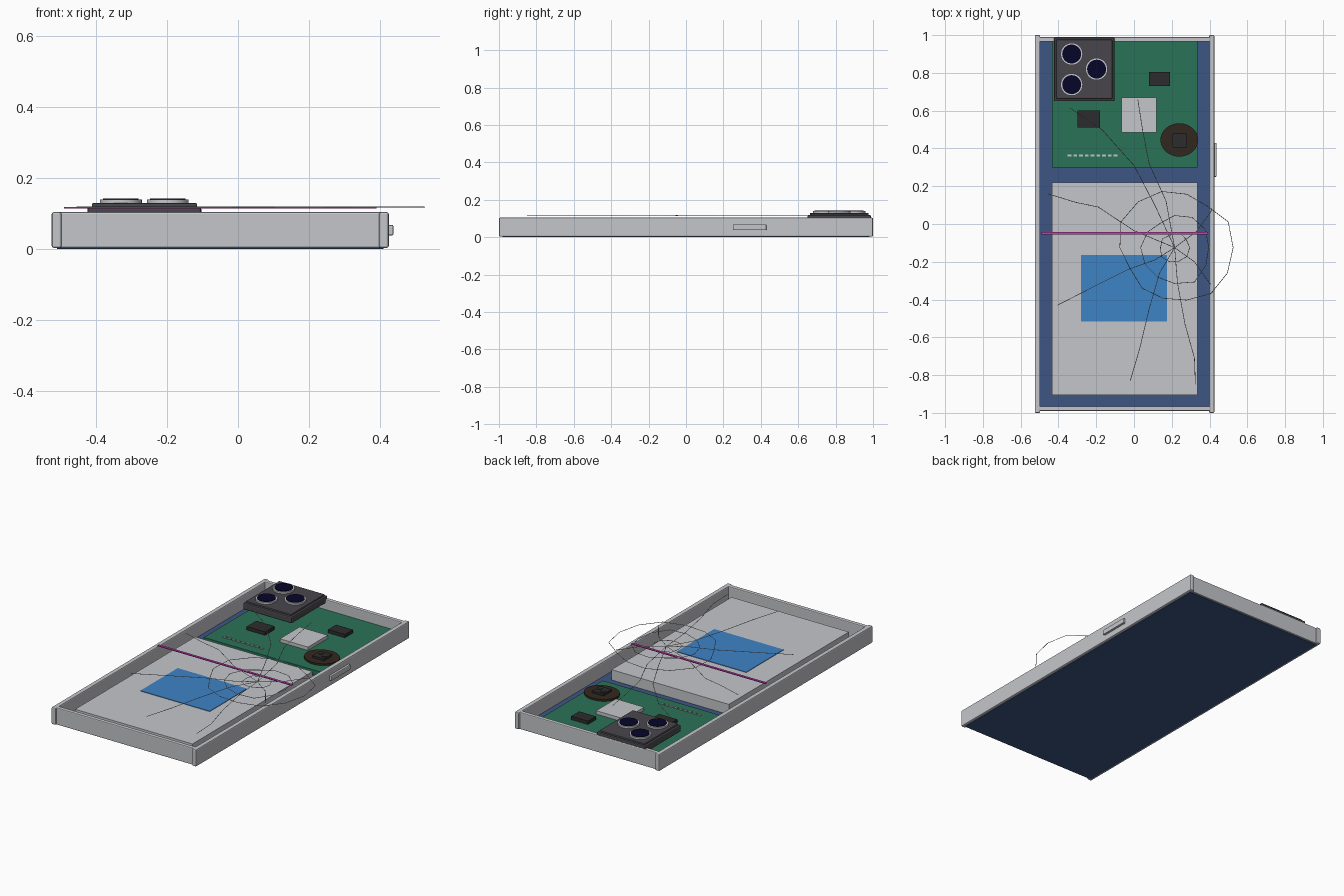
import bpy, bmesh, math

if "Cube" in bpy.data.objects:
    bpy.data.objects.remove(bpy.data.objects["Cube"])


def material(name, r, g, b):
    m = bpy.data.materials.new(name)
    m.diffuse_color = (*[(c / 255) ** 2.2 for c in (r, g, b)], 1)
    m.use_nodes = True
    m.node_tree.nodes["Principled BSDF"].inputs["Base Color"].default_value = m.diffuse_color
    return m


SILVER = material("silver", 196, 197, 201)
NAVY = material("navy", 64, 85, 130)
GREEN = material("board green", 46, 114, 88)
BLUE = material("label blue", 64, 130, 196)
DARK = material("dark grey", 74, 72, 77)
BLACK = material("chip black", 48, 48, 50)
BROWN = material("burnt brown", 54, 44, 36)
LENS = material("lens blue", 14, 14, 46)
MAGENTA = material("magenta", 196, 62, 176)
CRACK = material("crack grey", 165, 165, 168)


def finish(bm, name, mat, bevel=0.0, segments=1):
    me = bpy.data.meshes.new(name)
    bm.to_mesh(me)
    bm.free()
    ob = bpy.data.objects.new(name, me)
    bpy.context.collection.objects.link(ob)
    me.materials.append(mat)
    if bevel:
        mod = ob.modifiers.new("bevel", 'BEVEL')
        mod.width, mod.segments = bevel, segments
    return ob


def box(name, x0, x1, y0, y1, z0, z1, mat, bevel=0.0, segments=1):
    bm = bmesh.new()
    bmesh.ops.create_cube(bm, size=1)
    for v in bm.verts:
        v.co = ((x0 + x1) / 2 + v.co.x * (x1 - x0),
                (y0 + y1) / 2 + v.co.y * (y1 - y0),
                (z0 + z1) / 2 + v.co.z * (z1 - z0))
    return finish(bm, name, mat, bevel, segments)


def disc(name, x, y, z0, z1, rx, ry, mat, sides=32):
    bm = bmesh.new()
    bmesh.ops.create_cone(bm, cap_ends=True, segments=sides, radius1=1, radius2=1, depth=1)
    for v in bm.verts:
        v.co = (x + v.co.x * rx, y + v.co.y * ry, (z0 + z1) / 2 + v.co.z * (z1 - z0))
    ob = finish(bm, name, mat)
    for p in ob.data.polygons:
        p.use_smooth = abs(p.normal.z) < 0.5
    return ob


# Screen panel, which is also the floor of the open case
box("screen_panel", -0.51, 0.41, -0.98, 0.98, 0, 0.018, NAVY)

# Case walls
CX = -0.05
for side, name in ((-1, "left"), (1, "right")):
    a, b = sorted((CX + side * 0.475, CX + side * 0.447))
    box(name + "_rail", a, b, -1, 1, 0.003, 0.104, SILVER, 0.006, 2)
for side, name in ((-1, "front"), (1, "back")):
    a, b = sorted((side * 0.99, side * 0.965))
    box(name + "_rail", -0.505, 0.405, a, b, 0.003, 0.104, SILVER, 0.005, 2)
box("side_button", 0.42, 0.438, 0.25, 0.43, 0.038, 0.068, SILVER, 0.004, 2)

# Battery with its label, and the strip across the top
box("battery", -0.435, 0.335, -0.905, 0.22, 0.018, 0.079, SILVER)
box("battery_label", -0.28, 0.175, -0.515, -0.165, 0.079, 0.082, BLUE)
box("cross_strip", -0.49, 0.39, -0.056, -0.042, 0.114, 0.119, MAGENTA)

# Circuit board and components
box("circuit_board", -0.435, 0.335, 0.30, 0.967, 0.018, 0.045, GREEN)
box("chip_right", 0.08, 0.19, 0.73, 0.805, 0.045, 0.065, BLACK)
box("chip_left", -0.30, -0.18, 0.51, 0.60, 0.045, 0.065, BLACK)
box("chip_shield", -0.065, 0.12, 0.485, 0.67, 0.045, 0.065, SILVER)
for i in range(9):
    x = -0.352 + i * 0.0305
    box("contact_pad", x, x + 0.02, 0.357, 0.369, 0.045, 0.05, SILVER)

# Burnt patch with a damaged chip
disc("burnt_patch", 0.24, 0.445, 0.045, 0.056, 0.10, 0.088, BROWN)
box("burnt_chip", 0.205, 0.28, 0.405, 0.48, 0.056, 0.068, BLACK)
for x, y in ((0.228, 0.455), (0.26, 0.435)):
    disc("chip_blister", x, y, 0.068, 0.071, 0.014, 0.014, BLACK, 12)

# Camera block, rings and lenses
box("camera_block", -0.424, -0.103, 0.65, 0.988, 0.08, 0.119, DARK, 0.007, 2)
box("camera_plate", -0.412, -0.115, 0.662, 0.976, 0.117, 0.129, DARK, 0.004, 2)
for x, y in ((-0.33, 0.90), (-0.33, 0.738), (-0.198, 0.82)):
    disc("lens_ring", x, y, 0.127, 0.139, 0.059, 0.059, SILVER)
    disc("lens", x, y, 0.137, 0.143, 0.05, 0.05, LENS)


# Cracks radiating from an impact point
def crack(name, points, closed=False):
    cu = bpy.data.curves.new(name, 'CURVE')
    cu.dimensions = '3D'
    cu.bevel_depth = 0.0016
    cu.bevel_resolution = 0
    cu.use_fill_caps = True
    sp = cu.splines.new('POLY')
    sp.points.add(len(points) - 1)
    for p, (x, y) in zip(sp.points, points):
        p.co = (x, y, 0.118, 1)
    sp.use_cyclic_u = closed
    cu.materials.append(CRACK)
    ob = bpy.data.objects.new(name, cu)
    bpy.context.collection.objects.link(ob)


HX, HY = 0.215, -0.125
RAYS = [
    [(0.11, 0.10), (0.0, 0.31), (-0.17, 0.50), (-0.34, 0.615)],
    [(0.17, 0.12), (0.08, 0.32), (0.045, 0.50), (0.02, 0.66)],
    [(0.0, -0.035), (-0.19, 0.09), (-0.31, 0.115), (-0.455, 0.16)],
    [(0.11, -0.19), (-0.03, -0.24), (-0.24, -0.345), (-0.405, -0.43)],
    [(0.135, -0.26), (0.08, -0.45), (0.03, -0.66), (-0.02, -0.83)],
    [(0.23, -0.31), (0.27, -0.53), (0.32, -0.71), (0.325, -0.85)],
    [(0.32, -0.20), (0.405, -0.32)],
    [(0.33, -0.04), (0.41, 0.07)],
]
for ray in RAYS:
    crack("radial_crack", [(HX, HY)] + ray)

# Uneven rings around the impact point, radii counter-clockwise from +x
RINGS = [
    [0.08, 0.075, 0.085, 0.07, 0.08, 0.075, 0.085, 0.08, 0.075, 0.08],
    [0.18, 0.19, 0.185, 0.17, 0.15, 0.165, 0.18, 0.18, 0.18, 0.19, 0.21, 0.19],
    [0.31, 0.315, 0.28, 0.29, 0.305, 0.31, 0.315, 0.29, 0.26, 0.275, 0.275, 0.285, 0.31, 0.31],
]
for radii in RINGS:
    n = len(radii)
    crack("ring_crack", [(HX + r * math.cos(math.tau * i / n), HY + r * math.sin(math.tau * i / n))
                         for i, r in enumerate(radii)], True)
